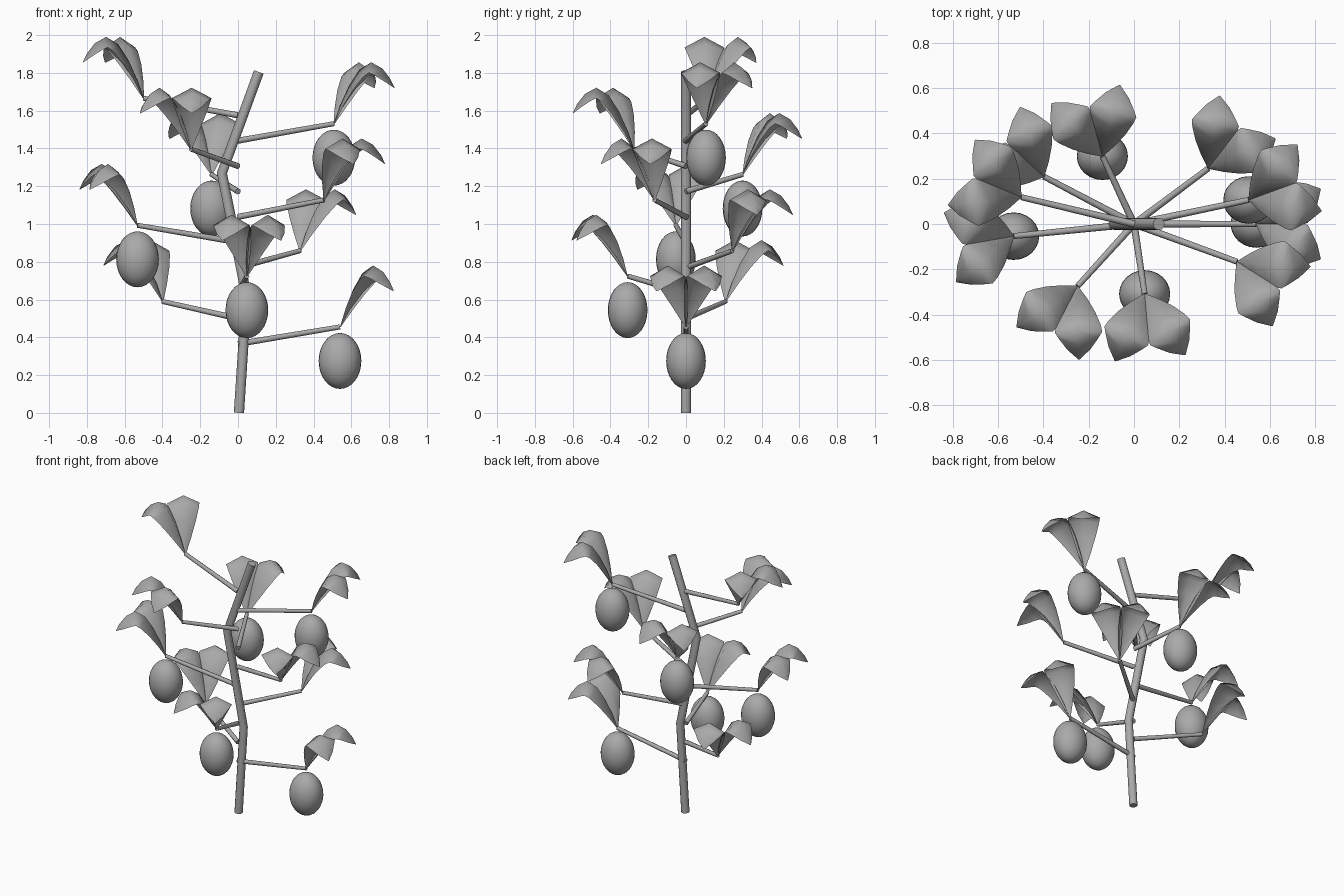
import bpy, bmesh, math
from mathutils import Vector

if "Cube" in bpy.data.objects:
    bpy.data.objects.remove(bpy.data.objects["Cube"])

grey = bpy.data.materials.new("soft_grey")
grey.diffuse_color = (0.4, 0.4, 0.4, 1)
grey.use_nodes = True
grey.node_tree.nodes["Principled BSDF"].inputs["Base Color"].default_value = grey.diffuse_color


def finish(bm, name, sharp_angle=None):
    """Turn a bmesh into a smooth shaded object."""
    mesh = bpy.data.meshes.new(name)
    bmesh.ops.recalc_face_normals(bm, faces=bm.faces)
    for f in bm.faces:
        f.smooth = True
    if sharp_angle:
        for e in bm.edges:
            if len(e.link_faces) == 2 and e.calc_face_angle(0) > sharp_angle:
                e.smooth = False
    bm.to_mesh(mesh)
    bm.free()
    mesh.materials.append(grey)
    ob = bpy.data.objects.new(name, mesh)
    bpy.context.collection.objects.link(ob)
    return ob


def tube(name, points, radii, sides):
    """Capped round tube along a path."""
    bm = bmesh.new()
    pts = [Vector(p) for p in points]
    rings = []
    for i, p in enumerate(pts):
        tangent = (pts[min(i + 1, len(pts) - 1)] - pts[max(i - 1, 0)]).normalized()
        ref = Vector((0, 1, 0)) if abs(tangent.z) > 0.8 else Vector((0, 0, 1))
        u = ref.cross(tangent).normalized()
        v = tangent.cross(u)
        rings.append([bm.verts.new(p + radii[i] * (u * math.cos(a) + v * math.sin(a)))
                      for a in (math.tau * k / sides for k in range(sides))])
    for a, b in zip(rings, rings[1:]):
        for k in range(sides):
            n = (k + 1) % sides
            bm.faces.new((a[k], a[n], b[n], b[k]))
    bm.faces.new(rings[0][::-1])
    bm.faces.new(rings[-1])
    return finish(bm, name, math.radians(60))


# Leaf midrib: distance outwards, height, half width
LEAF = [(0, 0, 0.004), (0.035, 0.10, 0.042), (0.08, 0.20, 0.076), (0.135, 0.285, 0.099),
        (0.20, 0.325, 0.105), (0.26, 0.292, 0.088), (0.302, 0.238, 0.052), (0.325, 0.19, 0.003)]


def leaf(name, base, heading):
    """Arching leaf folded like a roof along its midrib."""
    bm = bmesh.new()
    out = Vector((math.cos(heading), math.sin(heading), 0))
    side = Vector((-out.y, out.x, 0))
    up = Vector((0, 0, 1))
    rows = []
    for i, (r, h, w) in enumerate(LEAF):
        a, b = LEAF[max(i - 1, 0)], LEAF[min(i + 1, len(LEAF) - 1)]
        dr, dh = b[0] - a[0], b[1] - a[1]
        under = (out * dh - up * dr).normalized()
        mid = base + out * r + up * h
        edge = mid + under * w * 0.53
        rows.append([bm.verts.new(p) for p in (edge - side * w, mid, edge + side * w)])
    for a, b in zip(rows, rows[1:]):
        for k in range(2):
            bm.faces.new((a[k], a[k + 1], b[k + 1], b[k]))
    return finish(bm, name)


def fruit(name, centre):
    """Egg-shaped fruit."""
    bm = bmesh.new()
    bmesh.ops.create_uvsphere(bm, u_segments=24, v_segments=16, radius=1)
    bmesh.ops.scale(bm, vec=(0.113, 0.105, 0.148), verts=bm.verts)
    bmesh.ops.translate(bm, vec=centre, verts=bm.verts)
    return finish(bm, name)


# Crooked trunk
tube("trunk", [(0.005, 0, 0), (0.045, 0, 0.62), (-0.085, 0, 1.27), (0.11, 0, 1.805)],
     [0.027] * 4, 12)

# Ten branches in a golden-angle spiral, each with two leaves, every other one with a fruit
for i in range(10):
    angle = math.radians(137.5 * i)
    z = 0.455 + 0.1345 * i
    tip = Vector((0.54 * math.cos(angle), 0.31 * math.sin(angle), z))
    tube(f"branch_{i + 1}", [(0, 0, z - 0.09), tip], [0.016, 0.013], 8)
    for label, turn in (("left", 0.5), ("right", -0.5)):
        leaf(f"leaf_{i + 1}_{label}", tip, angle + turn)
    if i % 2 == 0:
        fruit(f"fruit_{i + 1}", tip - Vector((0, 0, 0.18)))
